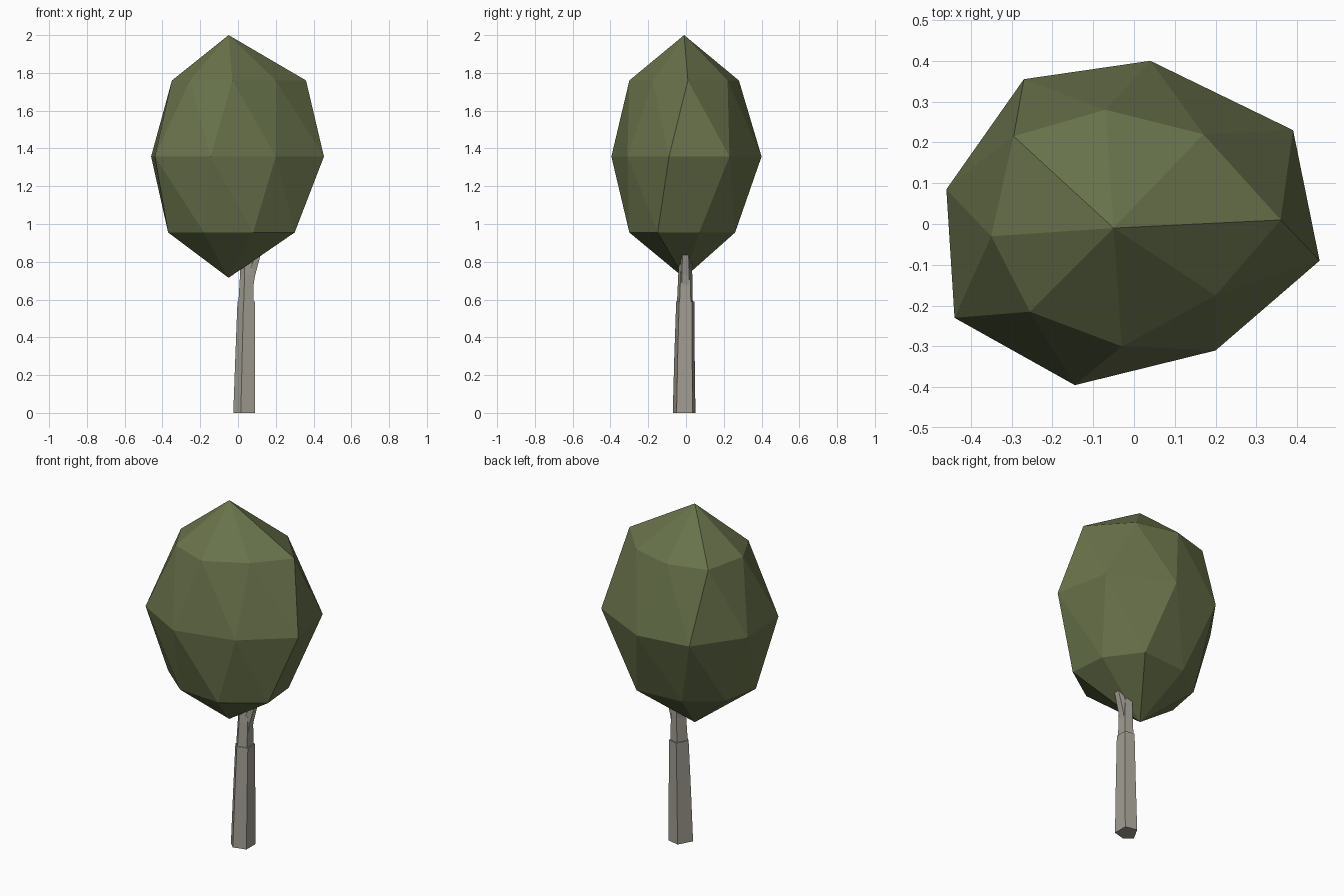
import bpy, bmesh
from mathutils import Vector

if "Cube" in bpy.data.objects:
    bpy.data.objects.remove(bpy.data.objects["Cube"])


def material(name, rgb):
    m = bpy.data.materials.new(name)
    m.diffuse_color = (*rgb, 1)
    m.use_nodes = True
    m.node_tree.nodes["Principled BSDF"].inputs["Base Color"].default_value = m.diffuse_color
    return m


def finish(bm, name, mat):
    bmesh.ops.recalc_face_normals(bm, faces=bm.faces)
    me = bpy.data.meshes.new(name)
    bm.to_mesh(me)
    bm.free()
    me.materials.append(mat)
    ob = bpy.data.objects.new(name, me)
    bpy.context.collection.objects.link(ob)
    return ob


def loft(name, sections, mat):
    """Join matching rings with quads and cap both ends."""
    bm = bmesh.new()
    rings = [[bm.verts.new(p) for p in s] for s in sections]
    n = len(rings[0])
    for a, b in zip(rings, rings[1:]):
        for i in range(n):
            j = (i + 1) % n
            bm.faces.new((a[i], a[j], b[j], b[i]))
    bm.faces.new(rings[0])
    bm.faces.new(rings[-1])
    return finish(bm, name, mat)


leaf = material("leaf_green", (0.14, 0.17, 0.07))
bark = material("bark", (0.36, 0.34, 0.29))

# Crown: three twisted eight-sided rings between two points
upper = [(-.295, .215), (-.07, .28), (.17, .22), (.36, .01),
         (.2, -.175), (-.03, -.3), (-.255, -.215), (-.35, -.03)]
middle = [(-.27, .355), (.04, .4), (.39, .23), (.455, -.09),
          (.2, -.31), (-.145, -.395), (-.44, -.23), (-.46, .085)]
lower = [(-.14, .24), (.14, .26), (.28, .07), (.3, -.15),
         (.08, -.3), (-.18, -.28), (-.37, -.12), (-.33, .1)]
bm = bmesh.new()
for ring, z in ((upper, 1.76), (middle, 1.357), (lower, .955)):
    for x, y in ring:
        bm.verts.new((x, y, z))
bm.verts.new((-.05, -.01, 2))
bm.verts.new((-.05, -.01, .715))
bmesh.ops.convex_hull(bm, input=bm.verts)
finish(bm, "crown", leaf)

# Trunk: tapering five-sided section
base = [(-.025, -.03), (.015, -.07), (.09, -.05), (.09, .035), (.02, .05)]
centre = Vector((.045, -.01))


def section(z, scale, cx, cy):
    out = []
    for p in base:
        q = (Vector(p) - centre) * scale
        out.append((cx + q.x, cy + q.y, z))
    return out


loft("trunk", [section(0, 1, .045, -.01), section(.3, .9, .049, -.008),
               section(.59, .8, .053, -.004)], bark)
loft("upper_trunk", [section(.58, .7, .051, -.006), section(.73, .62, .054, -.004),
                     section(.9, .5, .045, 0)], bark)

# Side branch leaning into the crown
loft("side_branch", [section(.68, .45, .062, -.004), section(.73, .45, .071, -.004),
                     section(.88, .36, .115, -.003)], bark)
